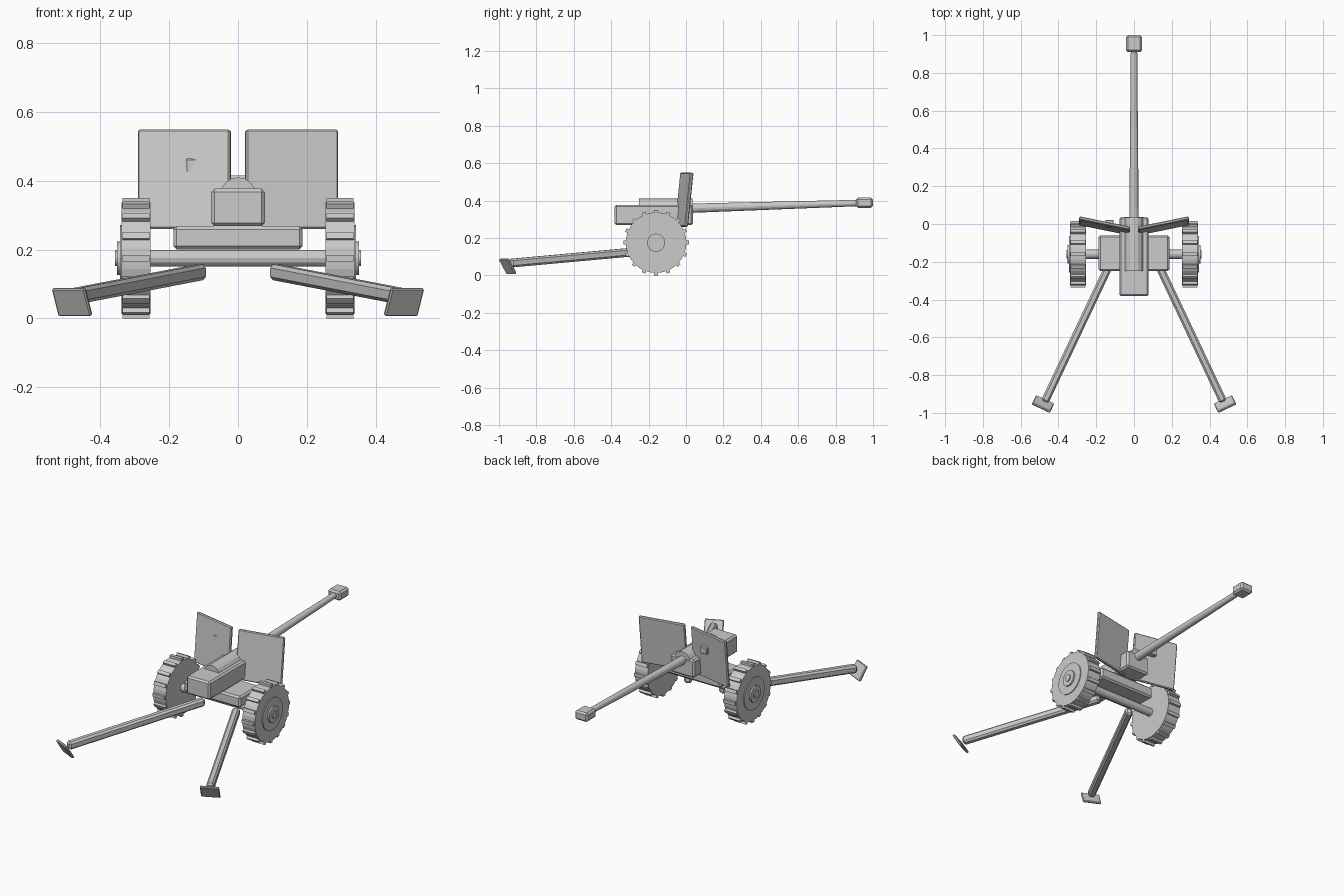
import bpy, bmesh, math
from mathutils import Matrix, Vector

if "Cube" in bpy.data.objects:
    bpy.data.objects.remove(bpy.data.objects["Cube"])


def finish(bm, name, bevel=0.0):
    bmesh.ops.recalc_face_normals(bm, faces=bm.faces)
    me = bpy.data.meshes.new(name)
    bm.to_mesh(me)
    bm.free()
    ob = bpy.data.objects.new(name, me)
    bpy.context.collection.objects.link(ob)
    if bevel:
        m = ob.modifiers.new("bevel", 'BEVEL')
        m.width = bevel
        m.segments = 1
    return ob


def add_box(bm, size, mat):
    bmesh.ops.create_cube(bm, size=1, matrix=mat @ Matrix.Diagonal((*size, 1)))


def box(name, lo, hi, bevel=0.008):
    bm = bmesh.new()
    lo, hi = Vector(lo), Vector(hi)
    add_box(bm, hi - lo, Matrix.Translation((lo + hi) / 2))
    return finish(bm, name, bevel)


def frame(origin, x_axis, y_axis):
    x, y = Vector(x_axis).normalized(), Vector(y_axis).normalized()
    m = Matrix((x, y, x.cross(y))).transposed().to_4x4()
    m.translation = origin
    return m


def add_rod(bm, a, b, r1, r2, sides):
    a, b = Vector(a), Vector(b)
    rot = (b - a).to_track_quat('Z', 'Y').to_matrix().to_4x4()
    bmesh.ops.create_cone(bm, cap_ends=True, segments=sides, radius1=r1, radius2=r2,
                          depth=(b - a).length, matrix=Matrix.Translation((a + b) / 2) @ rot)


def rod(name, a, b, r1, r2, sides):
    bm = bmesh.new()
    add_rod(bm, a, b, r1, r2, sides)
    return finish(bm, name)


WY, WZ = -0.16, 0.175

# gun body
box("breech_housing", (-0.078, -0.382, 0.268), (0.078, 0.037, 0.377), 0.01)
rod("recoil_cylinder", (0, -0.25, 0.358), (0, 0.034, 0.358), 0.052, 0.052, 16)
rod("barrel", (0, 0.0, 0.358), (0, 0.93, 0.387), 0.025, 0.017, 16)
box("muzzle_brake", (-0.042, 0.91, 0.361), (0.042, 1.0, 0.415), 0.01)

# carriage
box("carriage_block", (-0.188, -0.25, 0.2), (0.188, -0.06, 0.268), 0.01)
rod("axle", (-0.33, WY, WZ), (0.33, WY, WZ), 0.024, 0.024, 12)

for s, side in ((-1, "left"), (1, "right")):
    # wheel with tread bars and stepped hub
    bm = bmesh.new()
    add_rod(bm, (s * 0.254, WY, WZ), (s * 0.338, WY, WZ), 0.162, 0.162, 32)
    add_rod(bm, (s * 0.33, WY, WZ), (s * 0.343, WY, WZ), 0.096, 0.096, 32)
    add_rod(bm, (s * 0.33, WY, WZ), (s * 0.352, WY, WZ), 0.048, 0.048, 24)
    add_rod(bm, (s * 0.33, WY, WZ), (s * 0.358, WY, WZ), 0.022, 0.022, 16)
    for i in range(16):
        mat = (Matrix.Translation((s * 0.296, WY, WZ))
               @ Matrix.Rotation(2 * math.pi * i / 16, 4, 'X')
               @ Matrix.Translation((0, 0, 0.165)))
        add_box(bm, (0.078, 0.02, 0.02), mat)
    finish(bm, side + "_wheel")

    # angled shield plate
    across = Vector((s * 0.27, 0.055, 0)).normalized()
    up = Vector((0, 0.03, 0.29)).normalized()
    bm = bmesh.new()
    add_box(bm, (0.274, 0.29, 0.018), frame((s * 0.156, -0.01, 0.404), across, up))
    finish(bm, side + "_shield", 0.005)

    # split trail leg
    a, b = Vector((s * 0.108, -0.17, 0.135)), Vector((s * 0.472, -0.94, 0.065))
    along = (b - a).normalized()
    lateral = along.cross(Vector((0, 0, 1))).normalized()
    bm = bmesh.new()
    add_box(bm, (0.042, (b - a).length, 0.046), frame((a + b) / 2, lateral, along))
    finish(bm, side + "_trail_leg", 0.01)

    # ground spade, leaning outward at the top
    flat = Vector((along.x, along.y, 0)).normalized()
    lean = flat * 0.046 + Vector((0, 0, 0.078))
    bm = bmesh.new()
    add_box(bm, (0.106, 0.092, 0.014), frame((s * 0.482, -0.953, 0.048), lateral, lean))
    finish(bm, side + "_spade", 0.004)

# small sight box on the shield
box("sight_box", (-0.152, -0.02, 0.425), (-0.108, 0.022, 0.465), 0.004)
